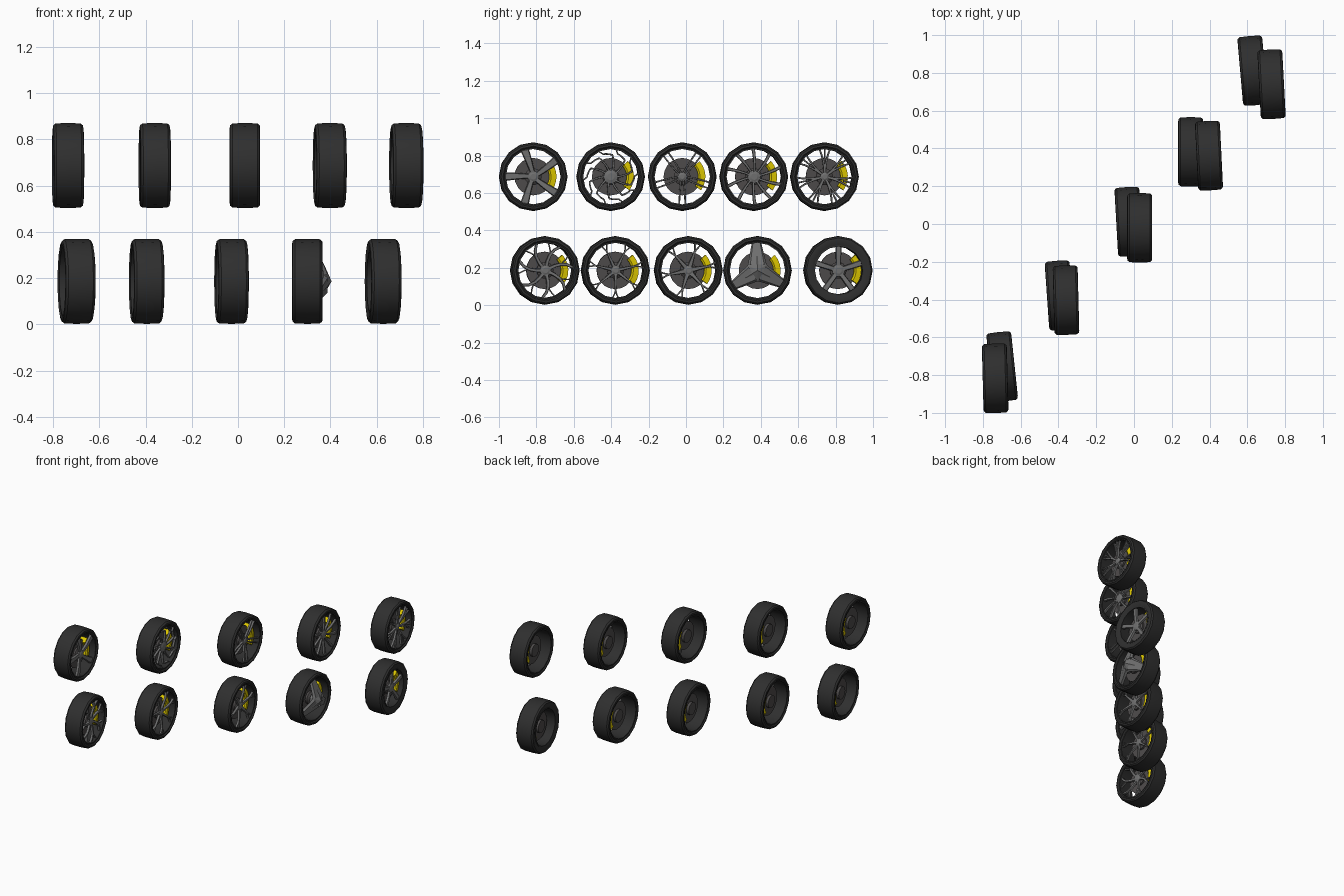
import bpy, math
from mathutils import Matrix, Vector

if "Cube" in bpy.data.objects:
    bpy.data.objects.remove(bpy.data.objects["Cube"])

def mat(name, c):
    m = bpy.data.materials.new(name)
    m.diffuse_color = (*c, 1)
    m.use_nodes = True
    m.node_tree.nodes["Principled BSDF"].inputs["Base Color"].default_value = m.diffuse_color
    return m

BLACK = mat("tyre black", (0.028, 0.028, 0.028))
STEEL = mat("rim grey", (0.16, 0.16, 0.16))
DISC = mat("brake disc grey", (0.075, 0.07, 0.07))
YELLOW = mat("caliper yellow", (0.72, 0.57, 0.0))
FACE, HUB, R = 0.05, 0.04, 0.151   # spoke face x at rim, at hub, spoke end radius

def make(name, verts, faces, material, M, smooth=None):
    me = bpy.data.meshes.new(name)
    me.from_pydata(verts, [], faces)
    me.materials.append(material)
    if smooth:
        me.polygons.foreach_set("use_smooth", [True] * len(me.polygons))
        me.set_sharp_from_angle(angle=math.radians(smooth))
    ob = bpy.data.objects.new(name, me)
    ob.matrix_world = M
    bpy.context.collection.objects.link(ob)

def polar(x, r, deg):
    a = math.radians(deg)
    return (x, r * math.cos(a), r * math.sin(a))

def lathe(name, prof, n, material, M, closed=True, a0=0, a1=360):
    """Sweep an (x, r) profile about the axle (local x); closed = ring-shaped section."""
    k, full = len(prof), a1 - a0 == 360
    rows = n if full else n + 1
    verts = [polar(x, r, a0 + (a1 - a0) * i / n) for i in range(rows) for x, r in prof]
    faces = [(i * k + j, i * k + (j + 1) % k, (i + 1) % rows * k + (j + 1) % k, (i + 1) % rows * k + j)
             for i in range(n) for j in range(k if closed else k - 1)]
    if not full:
        faces += [tuple(range(k))[::-1], tuple(n * k + j for j in range(k))]
    elif not closed:
        faces += [[i * k for i in range(n)][::-1], [i * k + k - 1 for i in range(n)]]
    make(name, verts, faces, material, M, 30 if full else None)

def arm(r0, r1, w0, w1, a0=0, a1=0, power=1):
    """One spoke path from radius r0 to r1; width and angle change along it."""
    path = []
    for i in range(5):
        t = i / 4
        r = r0 + (r1 - r0) * t
        x = HUB + (FACE - HUB) * min(1, r / .09)
        path.append((r, a0 + (a1 - a0) * t ** power, w0 + (w1 - w0) * t, x))
    return path

def bars(paths, count, start, M, thick=0.014):
    """Bevelled bars along the paths, repeated round the hub."""
    verts, faces = [], []
    for s in range(count):
        for path in paths:
            pts = [Vector(polar(x, r, start + a + 360 * s / count)) for r, a, w, x in path]
            base = len(verts)
            for i, p in enumerate(pts):
                d = pts[min(i + 1, len(pts) - 1)] - pts[max(i - 1, 0)]
                side = Vector((0, -d.z, d.y)).normalized() * path[i][2] / 2
                back = Vector((-thick, 0, 0))
                verts += [p + side * .75, p - side * .75, p - side + back, p + side + back]
            for i in range(len(pts) - 1):
                b = base + 4 * i
                faces += [(b + j, b + (j + 1) % 4, b + 4 + (j + 1) % 4, b + 4 + j) for j in range(4)]
            e = base + 4 * (len(pts) - 1)
            faces += [(base + 3, base + 2, base + 1, base), (e, e + 1, e + 2, e + 3)]
    make("spokes", verts, faces, STEEL, M)

def wheel(place, paths, count, start, hub, ri=.154):
    x, y, z, yaw = place
    M = Matrix.Translation((x, y, z)) @ Matrix.Rotation(math.radians(yaw), 4, 'Z')
    # tyre with rounded shoulders
    half = [(.056, ri), (.066, .163), (.064, .174), (.054, .182)]
    tyre = [(-a, r) for a, r in half] + [(0, .184)] + half[::-1]
    lathe("tyre", tyre, 16, BLACK, M)
    # hollow rim barrel
    lathe("rim_barrel", [(-.06, ri + .002), (-.06, ri - .006), (.058, ri - .006), (.058, ri + .002)], 16, BLACK, M)
    # brake disc, its bell and the caliper on the rear side
    lathe("brake_disc", [(-.012, .1), (.006, .1)], 20, DISC, M, False)
    lathe("disc_bell", [(-.03, .045), (.02, .045), (.03, .03)], 14, DISC, M, False)
    lathe("brake_caliper", [(-.03, .085), (.022, .085), (.03, .095), (.026, .124), (-.03, .124)],
          6, YELLOW, M, True, -36, 42)
    bars(paths, count, start, M)
    if hub:
        lathe("hub", [(.015, hub), (HUB, hub), (HUB + .006, hub * .5)], 14, STEEL, M, False)
    else:
        # pointed dome of the three-bladed wheel
        rim = [polar(.07, .06 + .018 * (i % 2 == 0), start + 60 * i) for i in range(6)]
        verts = rim + [(.05, v[1], v[2]) for v in rim] + [(.105, 0, 0)]
        faces = [(i, (i + 1) % 6, 12) for i in range(6)]
        faces += [(i, i + 6, (i + 1) % 6 + 6, (i + 1) % 6) for i in range(6)] + [(11, 10, 9, 8, 7, 6)]
        make("spinner_dome", verts, faces, STEEL, M)

UP, LOW = .687, .186

# upper row
wheel((-.735, -.817, UP, 1.5), [arm(.02, R, .024, .046, 0, 8, .4)], 5, 100, .03)
wheel((-.36, -.403, UP, 1.5), [arm(.035, .118, .012, .009, 0, 14),
                               arm(.116, .128, .009, .008, 13, 38), arm(.126, R, .008, .007, 37, 44)], 10, 0, .038)
wheel((.03, -.02, UP, 0), [arm(.02, R, .009, .009, s * 18, s * 6, .4) for s in (-1, 1)], 5, 54, .024)
wheel((.397, .362, UP, 2.8), [arm(.02, R, .011, .019, 0, 8)], 10, 12, .034)
wheel((.728, .74, UP, 3), [arm(.02, R, .014, .009, 0, s * 11) for s in (-1, 1)]
      + [arm(.1, R, .009, .009)], 7, 90, .024)

# lower row
wheel((-.698, -.755, LOW, 6), [arm(.02, R, .02, .015, 4, -18, 2), arm(.1, R, .008, .007, 0, 10)], 7, 75, .03)
wheel((-.395, -.378, LOW, 4), [arm(.02, .115, .019, .009), arm(.11, R, .009, .007, 0, 6),
                               arm(.108, R, .007, .007, 0, -7)], 7, 64, .026)
wheel((-.028, .012, LOW, 3.2), [arm(.02, .11, .026, .011), arm(.105, R, .01, .009, 0, 5),
                                arm(.1, R, .008, .008, 0, -8)], 6, 72, .028)
blade = [(r, 0, .1 - .42 * (r - .03), .1 - .4 * r) for r in (.03, .07, .11, R)]
wheel((.3, .382, LOW, 0), [blade], 3, 92, 0)
wheel((.628, .812, LOW, 5), [arm(.02, .148, .026, .034)], 5, 90, .034, .134)
